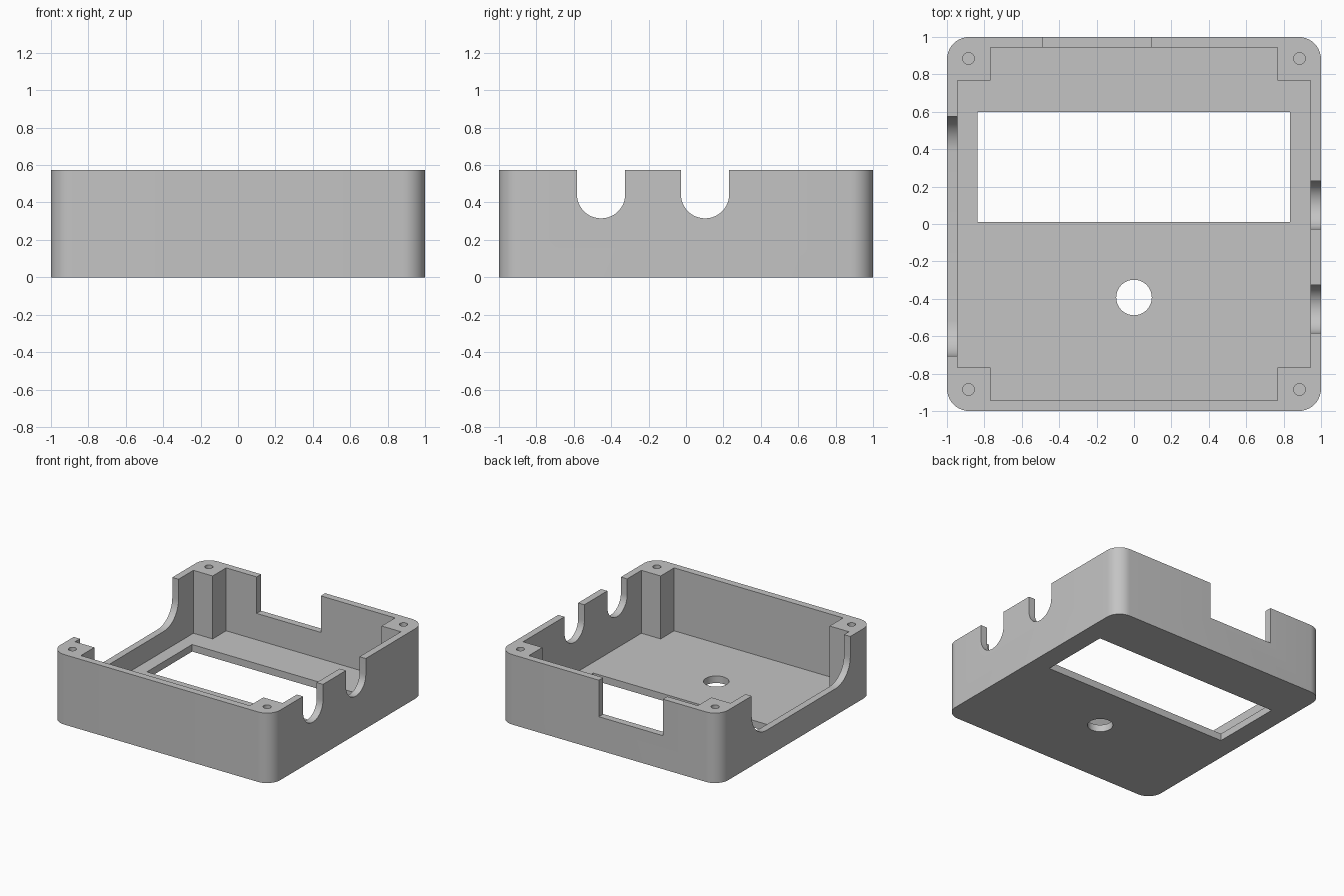
import bpy, bmesh
from math import cos, sin, pi

if "Cube" in bpy.data.objects:
    bpy.data.objects.remove(bpy.data.objects["Cube"])

H = 0.575      # case height
FLOOR = 0.058  # floor thickness
TOP = H + 0.1  # cutters overshoot the rim

grey = bpy.data.materials.new("light_grey")
grey.diffuse_color = (0.55, 0.55, 0.55, 1)
grey.use_nodes = True
grey.node_tree.nodes["Principled BSDF"].inputs["Base Color"].default_value = grey.diffuse_color


def prism(name, pts, lo, hi, axis="z"):
    """Extrude a 2D outline along an axis (z: x,y / x: y,z / y: x,z)."""
    place = {"z": lambda u, v, w: (u, v, w),
             "x": lambda u, v, w: (w, u, v),
             "y": lambda u, v, w: (u, w, v)}[axis]
    bm = bmesh.new()
    base = bm.faces.new([bm.verts.new(place(u, v, lo)) for u, v in pts])
    ext = bmesh.ops.extrude_face_region(bm, geom=[base], use_keep_orig=True)
    step = place(0, 0, hi - lo)
    bmesh.ops.translate(bm, vec=step, verts=[g for g in ext["geom"] if isinstance(g, bmesh.types.BMVert)])
    bmesh.ops.recalc_face_normals(bm, faces=bm.faces)
    mesh = bpy.data.meshes.new(name)
    bm.to_mesh(mesh)
    bm.free()
    mesh.materials.append(grey)
    ob = bpy.data.objects.new(name, mesh)
    bpy.context.collection.objects.link(ob)
    return ob


def arc(cx, cy, r, a0, a1, n):
    return [(cx + r * cos(a0 + (a1 - a0) * i / n), cy + r * sin(a0 + (a1 - a0) * i / n))
            for i in range(n + 1)]


def rect(x0, x1, y0, y1):
    return [(x0, y0), (x1, y0), (x1, y1), (x0, y1)]


def circle(cx, cy, r, n=32):
    return arc(cx, cy, r, 0, 2 * pi, n)[:-1]


def slot(y0, y1, z, r):
    """Open-topped notch outline with rounded lower corners."""
    pts = arc(y0 + r, z + r, r, pi, 1.5 * pi, 12) + arc(y1 - r, z + r, r, 1.5 * pi, 2 * pi, 12)
    if y1 - y0 - 2 * r < 1e-4:
        del pts[13]
    return pts + [(y1, TOP), (y0, TOP)]


# Outer shell with rounded vertical corners
R = 0.12
outline = []
for k, (sx, sy) in enumerate([(1, 1), (-1, 1), (-1, -1), (1, -1)]):
    outline += arc(sx * (1 - R), sy * (1 - R), R, k * pi / 2, (k + 1) * pi / 2, 10)
case = prism("case", outline, 0, H)

# Cavity that leaves square screw posts in the corners
w, p = 0.943, 0.768
cavity = [(w, -p), (w, p), (p, p), (p, w), (-p, w), (-p, p),
          (-w, p), (-w, -p), (-p, -p), (-p, -w), (p, -w), (p, -p)]
cutters = [
    prism("cavity_cutter", cavity, FLOOR, TOP),
    prism("window_cutter", rect(-0.837, 0.835, 0.012, 0.6), -0.1, 0.2),
    prism("button_hole_cutter", circle(0, -0.393, 0.095, 48), -0.1, 0.2),
    prism("back_notch_cutter", rect(-0.49, 0.092, 0.275, TOP), 0.85, 1.1, "y"),
    prism("left_notch_cutter", slot(-0.705, 0.575, 0.22, 0.19), -1.1, -0.85, "x"),
    prism("right_slot_a_cutter", slot(-0.583, -0.325, 0.315, 0.129), 0.85, 1.1, "x"),
    prism("right_slot_b_cutter", slot(-0.027, 0.231, 0.315, 0.129), 0.85, 1.1, "x"),
]
# Blind screw holes in the posts
for sx in (-1, 1):
    for sy in (-1, 1):
        cutters.append(prism("screw_hole_cutter", circle(sx * 0.885, sy * 0.885, 0.031, 24), 0.2, TOP))

# Cut everything, then drop the cutters
bpy.context.view_layer.objects.active = case
case.select_set(True)
for c in cutters:
    mod = case.modifiers.new("cut", "BOOLEAN")
    mod.operation, mod.solver, mod.object = "DIFFERENCE", "EXACT", c
    bpy.ops.object.modifier_apply(modifier=mod.name)
    bpy.data.objects.remove(c)

bpy.ops.object.shade_smooth_by_angle(angle=0.52)
